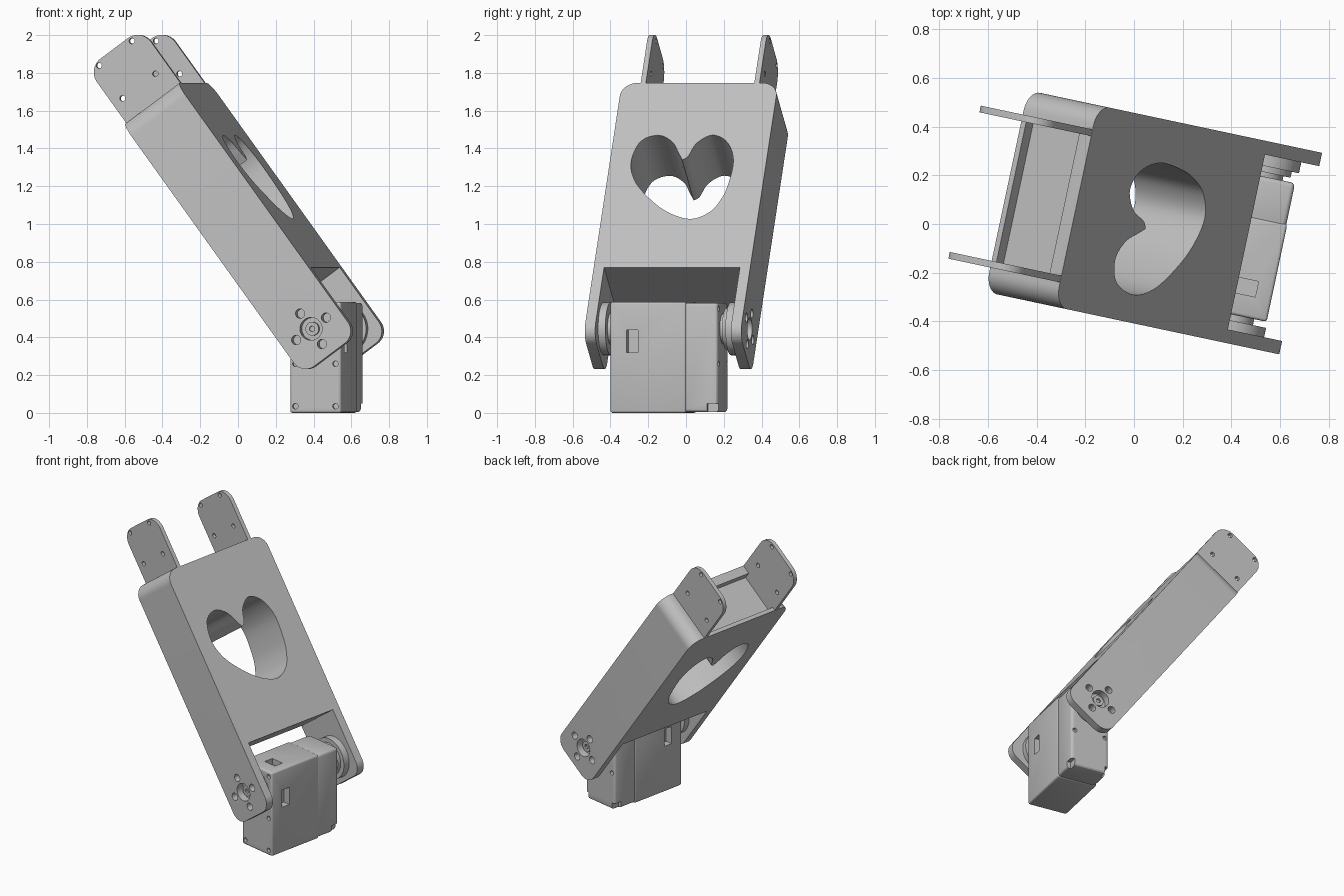
import bpy, bmesh, math
from mathutils import Matrix, Vector

if "Cube" in bpy.data.objects:
    bpy.data.objects.remove(bpy.data.objects["Cube"])

# One plain grey for everything
GREY = (0.52, 0.52, 0.52, 1)
grey = bpy.data.materials.new("plain_grey")
grey.use_nodes = True
grey.diffuse_color = GREY
grey.node_tree.nodes["Principled BSDF"].inputs["Base Color"].default_value = GREY

# Frames: the servo stands upright, the arm tilts about the servo shaft
PIVOT_X, PIVOT_Z = 0.48, 0.445
SERVO = Matrix.Rotation(math.radians(-12), 4, 'Z')
ARM = (SERVO @ Matrix.Translation((PIVOT_X, 0, PIVOT_Z))
       @ Matrix.Rotation(math.radians(-36.2), 4, 'Y'))


def circle(x, z, r, n=32):
    return [(x + r * math.cos(math.tau * i / n), z + r * math.sin(math.tau * i / n))
            for i in range(n)]


def rounded(x0, x1, z0, z1, radii=(0, 0, 0, 0), steps=10):
    """Rectangle with its own radius at each corner, from bottom left round."""
    corners = ((x0, z0, 1, 1), (x1, z0, -1, 1), (x1, z1, -1, -1), (x0, z1, 1, -1))
    pts = []
    for k, ((x, z, sx, sz), r) in enumerate(zip(corners, radii)):
        if r == 0:
            pts.append((x, z))
            continue
        for i in range(steps + 1):
            t = math.pi + math.pi / 2 * (k + i / steps)
            pts.append((x + sx * r + r * math.cos(t), z + sz * r + r * math.sin(t)))
    return pts


def prism(name, pts, axis, lo, hi, frame):
    """Extrude a flat outline along x, y or z of the frame."""
    place = {'x': lambda p, d: (d, p[0], p[1]),
             'y': lambda p, d: (p[0], d, p[1]),
             'z': lambda p, d: (p[0], p[1], d)}[axis]
    bm = bmesh.new()
    a = [bm.verts.new(place(p, lo)) for p in pts]
    b = [bm.verts.new(place(p, hi)) for p in pts]
    bm.faces.new(a)
    bm.faces.new(b)
    for i in range(len(pts)):
        j = (i + 1) % len(pts)
        bm.faces.new((a[i], a[j], b[j], b[i]))
    bmesh.ops.recalc_face_normals(bm, faces=bm.faces)
    bm.transform(frame)
    mesh = bpy.data.meshes.new(name)
    bm.to_mesh(mesh)
    bm.free()
    mesh.materials.append(grey)
    obj = bpy.data.objects.new(name, mesh)
    bpy.context.collection.objects.link(obj)
    return obj


def activate(obj):
    bpy.ops.object.select_all(action='DESELECT')
    obj.select_set(True)
    bpy.context.view_layer.objects.active = obj


def combine(obj, cutter, operation='DIFFERENCE'):
    activate(obj)
    mod = obj.modifiers.new("cut", 'BOOLEAN')
    mod.operation, mod.object, mod.solver = operation, cutter, 'EXACT'
    bpy.ops.object.modifier_apply(modifier=mod.name)
    bpy.data.objects.remove(cutter)


def soften(obj, width):
    activate(obj)
    mod = obj.modifiers.new("soft", 'BEVEL')
    mod.width, mod.segments = width, 3
    bpy.ops.object.modifier_apply(modifier=mod.name)


def spline(pts, steps=6):
    """Open smooth curve through the points, leaving a crease where it closes."""
    p = [Vector(q) for q in pts]
    p = [p[0]] + p + [p[-1]]
    out = []
    for i in range(1, len(p) - 2):
        for k in range(steps):
            t = k / steps
            out.append(tuple(0.5 * (2 * p[i] + (p[i + 1] - p[i - 1]) * t
                       + (2 * p[i - 1] - 5 * p[i] + 4 * p[i + 1] - p[i + 2]) * t * t
                       + (3 * p[i] - p[i - 1] - 3 * p[i + 1] + p[i + 2]) * t ** 3)))
    return out


# Arm body: solid block with two legs, rounded shoulders and rounded leg ends
LEFT, RIGHT, WALL, HALF, END = -0.4, 0.447, 0.056, 0.182, 1.48
outline = rounded(LEFT, RIGHT, -0.3, END, (0, 0, 0.085, 0.085))
outline[1:1] = [(LEFT + WALL, -0.3), (LEFT + WALL, 0.27),
                (RIGHT - WALL, 0.27), (RIGHT - WALL, -0.3)]
arm = prism("arm_body", outline, 'x', -0.3, 0.3, ARM)
side = rounded(-HALF, HALF, -0.17, 1.6, (0.08, 0.08, 0, 0))
combine(arm, prism("side_shape", side, 'y', -0.6, 0.6, ARM), 'INTERSECT')

# Heart opening through the block
heart = [(-0.01, 0.975), (-0.035, 1.02), (-0.08, 1.095), (-0.16, 1.137), (-0.25, 1.095),
         (-0.285, 0.965), (-0.25, 0.84), (-0.163, 0.73), (-0.049, 0.635), (0.08, 0.588),
         (0.178, 0.63), (0.23, 0.71), (0.258, 0.81), (0.268, 0.97), (0.22, 1.09),
         (0.135, 1.138), (0.055, 1.085), (0.02, 1.0), (-0.01, 0.975)]
combine(arm, prism("heart_cutter", spline(heart), 'x', -0.4, 0.4, ARM))

# Shallow recess in the upper end, between the tabs
recess = rounded(-0.157, 0.12, END - 0.05, END + 0.1)
combine(arm, prism("recess_cutter", recess, 'y', -0.27, 0.317, ARM))

# Shaft bore and four bolt holes in the legs
combine(arm, prism("bore_cutter", circle(0, 0, 0.06), 'y', -0.6, 0.6, ARM))
BOLTS = [(0.1, 0), (-0.1, 0), (0, 0.1), (0, -0.1)]
for x, z in BOLTS:
    combine(arm, prism("bolt_cutter", circle(x, z, 0.025, 20), 'y', -0.6, 0.6, ARM))

# Mounting tabs with four small holes each
parts = [arm]
for name, lo, hi in (("front_tab", -0.298, -0.27), ("back_tab", 0.317, 0.345)):
    shape = rounded(-HALF + 0.001, HALF - 0.001, 1.4, 1.84, (0, 0, 0.09, 0.09))
    tab = prism(name, shape, 'y', lo, hi, ARM)
    for x in (-0.12, 0.1):
        for z in (1.6, 1.815):
            combine(tab, prism("hole_cutter", circle(x, z, 0.015, 16), 'y', -0.6, 0.6, ARM))
    parts.append(tab)

# Servo horns, hubs and shaft screws
for name, radius, lo, hi in (("front_horn", 0.14, -0.35, -0.305),
                             ("front_hub", 0.085, -0.31, -0.27),
                             ("back_horn", 0.14, 0.345, 0.396),
                             ("back_hub", 0.11, 0.32, 0.35),
                             ("back_boss", 0.08, 0.29, 0.33)):
    parts.append(prism(name, circle(0, 0, radius, 48), 'y', lo, hi, ARM))
for name, lo, hi, cut in (("front_screw", -0.372, -0.34, -0.372),
                          ("back_screw", 0.385, 0.42, 0.42)):
    screw = prism(name, circle(0, 0, 0.036), 'y', lo, hi, ARM)
    combine(screw, prism("socket_cutter", circle(0, 0, 0.016, 6), 'y',
                         cut - 0.015, cut + 0.015, ARM))
    parts.append(screw)

# Servo case: main shell with connector windows and corner screw holes
U0, U1, TOP = 0.34, 0.617, 0.587
case = prism("servo_case", rounded(U0, U1, 0, TOP), 'y', -0.28, 0.13, SERVO)
soften(case, 0.012)
combine(case, prism("side_window_cutter", rounded(-0.19, -0.128, 0.32, 0.44), 'x',
                    U1 - 0.05, U1 + 0.1, SERVO))
combine(case, prism("other_window_cutter", rounded(-0.19, -0.128, 0.32, 0.44), 'x',
                    U0 - 0.1, U0 + 0.05, SERVO))
combine(case, prism("top_window_cutter", rounded(0.455, 0.55, -0.19, -0.125), 'z',
                    TOP - 0.04, TOP + 0.1, SERVO))
SCREWS = [(x, z) for x in (U0 + 0.03, U1 - 0.03) for z in (0.035, 0.26, TOP - 0.035)]
for x, z in SCREWS:
    combine(case, prism("screw_cutter", circle(x, z, 0.015, 16), 'y', -0.4, -0.26, SERVO))
parts.append(case)

# Servo back cover with notched lower corners
cover = prism("servo_cover", rounded(U0 + 0.004, U1 - 0.004, 0.004, TOP - 0.004), 'y',
              0.11, 0.302, SERVO)
soften(cover, 0.018)
for x in (U0, U1):
    combine(cover, prism("notch_cutter", rounded(x - 0.03, x + 0.03, -0.1, 0.05), 'y',
                         0.245, 0.4, SERVO))
for x, z in SCREWS:
    if z > 0.1:
        combine(cover, prism("screw_cutter", circle(x, z, 0.015, 16), 'y', 0.28, 0.4, SERVO))
parts.append(cover)

# Smooth the round walls, keep the edges crisp
bpy.ops.object.select_all(action='DESELECT')
for obj in parts:
    obj.select_set(True)
bpy.context.view_layer.objects.active = arm
bpy.ops.object.shade_smooth_by_angle(angle=math.radians(30))
